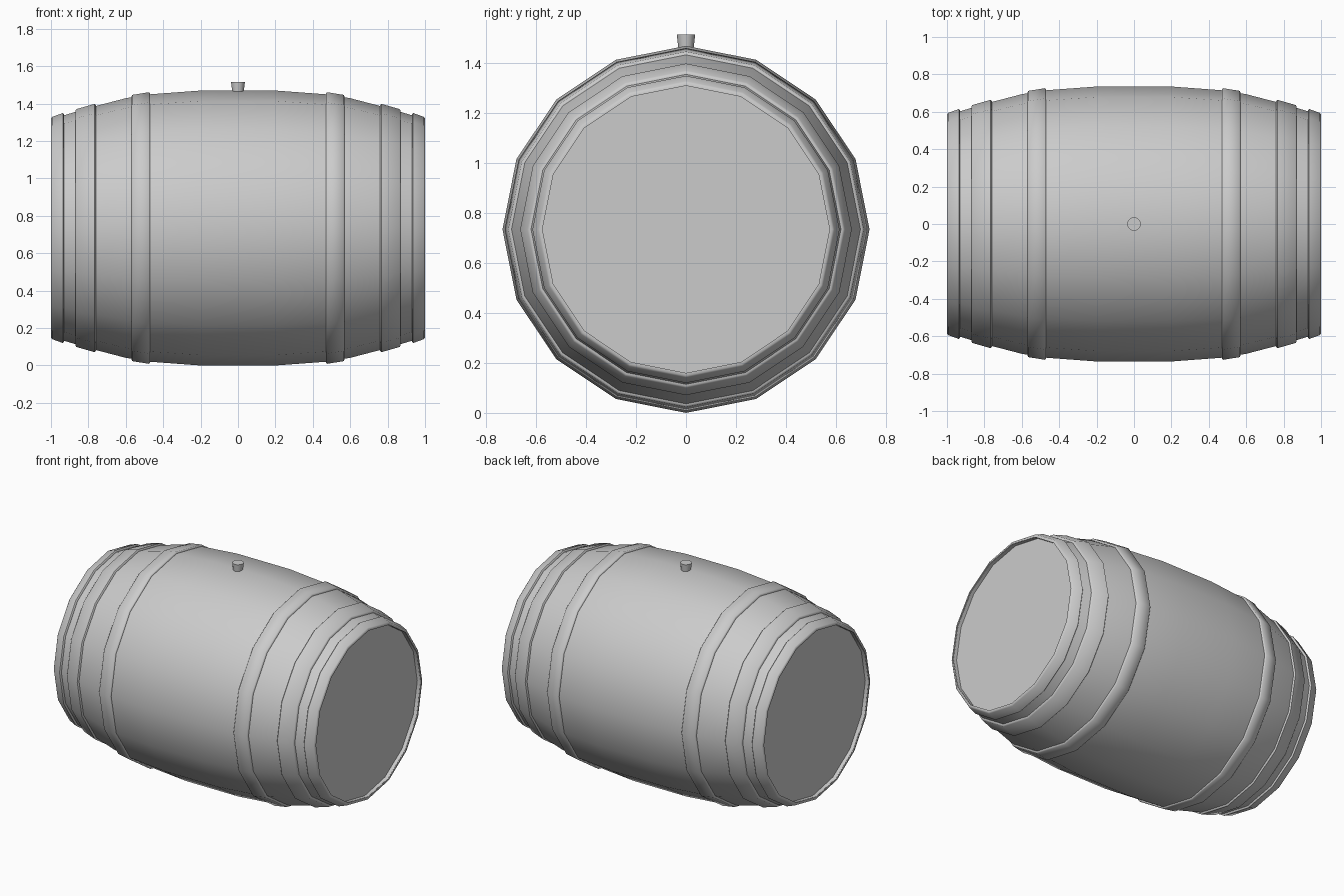
import bpy, bmesh, math

if "Cube" in bpy.data.objects:
    bpy.data.objects.remove(bpy.data.objects["Cube"])

CZ = 0.735   # height of the barrel axis
SIDES = 16


def finish(name, bm, angle):
    bmesh.ops.recalc_face_normals(bm, faces=bm.faces)
    mesh = bpy.data.meshes.new(name)
    bm.to_mesh(mesh)
    bm.free()
    ob = bpy.data.objects.new(name, mesh)
    bpy.context.collection.objects.link(ob)
    bpy.ops.object.select_all(action='DESELECT')
    ob.select_set(True)
    bpy.context.view_layer.objects.active = ob
    bpy.ops.object.shade_smooth_by_angle(angle=math.radians(angle))
    return ob


def lathe_x(name, profile, closed=False, angle=40):
    """Revolve (x, radius) points around the barrel axis."""
    bm = bmesh.new()
    rings = []
    for x, r in profile:
        rings.append([bm.verts.new((x, r * math.sin(2 * math.pi * i / SIDES),
                                    CZ + r * math.cos(2 * math.pi * i / SIDES)))
                      for i in range(SIDES)])
    pairs = list(zip(rings, rings[1:]))
    if closed:
        pairs.append((rings[-1], rings[0]))
    for a, b in pairs:
        for i in range(SIDES):
            j = (i + 1) % SIDES
            bm.faces.new((a[i], a[j], b[j], b[i]))
    if not closed:
        bm.faces.new(rings[0])
        bm.faces.new(rings[-1])
    return finish(name, bm, angle)


# Bulging body with recessed heads at both ends
half = [(0.2, 0.735), (0.47, 0.715), (0.6, 0.694), (0.8, 0.642),
        (0.995, 0.583), (0.995, 0.575), (0.97, 0.575)]
lathe_x("barrel_body", [(-x, r) for x, r in reversed(half)] + half)

# Three pairs of hoops: inner edge x, radius, outer edge x, radius
hoops = {"middle_hoop": (0.47, 0.726, 0.57, 0.71),
         "outer_hoop": (0.76, 0.664, 0.87, 0.634),
         "end_hoop": (0.93, 0.615, 1.0, 0.592)}
for name, (x0, r0, x1, r1) in hoops.items():
    t, b = 0.017, 0.006
    section = [(x0, r0 - t), (x0, r0 - b), (x0 + b, r0),
               (x1 - b, r1 + 0.002), (x1, r1 - b), (x1, r1 - t)]
    for side, s in (("right", 1), ("left", -1)):
        lathe_x(f"{name}_{side}", [(s * x, r) for x, r in section], True, 60)

# Tapered bung on top
bm = bmesh.new()
bmesh.ops.create_cone(bm, cap_ends=True, segments=12, radius1=0.028,
                      radius2=0.037, depth=0.075)
bmesh.ops.translate(bm, verts=bm.verts, vec=(0, 0, 1.4775))
finish("bung", bm, 40)

# Rest the lowest edge on the ground
for ob in bpy.data.objects:
    ob.data.update()
